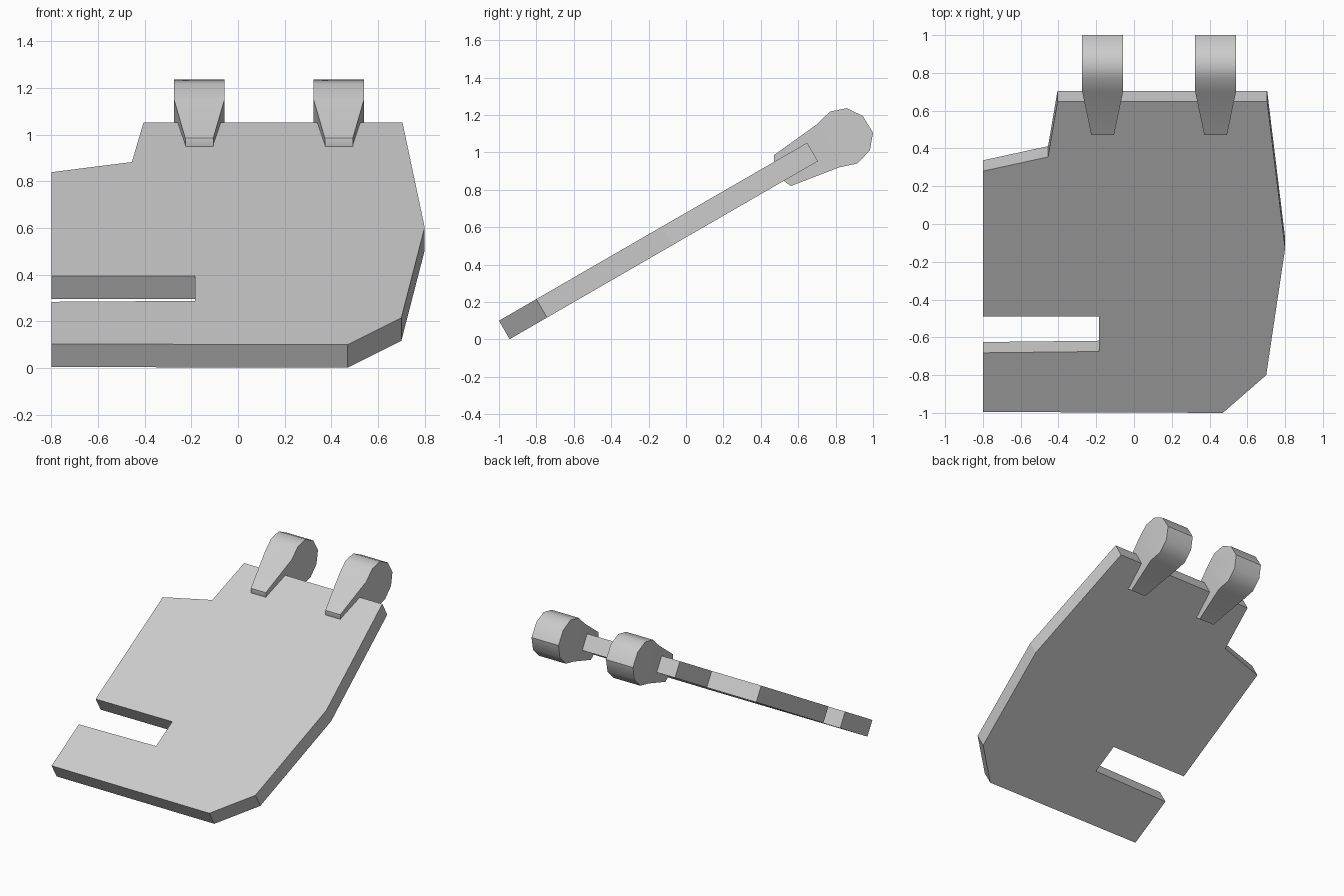
import bpy, bmesh, math
from mathutils import Vector

cube = bpy.data.objects.get("Cube")
if cube:
    bpy.data.objects.remove(cube, do_unlink=True)

grey = bpy.data.materials.new("light_grey")
grey.use_nodes = True
grey.diffuse_color = (0.6, 0.6, 0.6, 1)
grey.node_tree.nodes["Principled BSDF"].inputs["Base Color"].default_value = (0.6, 0.6, 0.6, 1)


def finish(name, bm, smooth_angle=None):
    """Turn a bmesh into a named, coloured object."""
    bmesh.ops.recalc_face_normals(bm, faces=bm.faces)
    mesh = bpy.data.meshes.new(name)
    bm.to_mesh(mesh)
    bm.free()
    mesh.materials.append(grey)
    obj = bpy.data.objects.new(name, mesh)
    bpy.context.collection.objects.link(obj)
    if smooth_angle:
        bpy.ops.object.select_all(action='DESELECT')
        obj.select_set(True)
        bpy.context.view_layer.objects.active = obj
        bpy.ops.object.shade_smooth_by_angle(angle=math.radians(smooth_angle))
    return obj


# Sloping flap: outline of the upper face, projected on a 30 degree plane
slope = math.radians(30)
thickness = 0.114
outline = [(-0.8, -0.995), (0.47, -1), (0.7, -0.8), (0.8, -0.13),
           (0.705, 0.648), (-0.405, 0.648), (-0.455, 0.355), (-0.8, 0.28),
           (-0.8, -0.49), (-0.185, -0.49), (-0.185, -0.675), (-0.8, -0.682)]
bm = bmesh.new()
top = bm.faces.new([bm.verts.new((x, y, 0.1 + (y + 1) * math.tan(slope))) for x, y in outline])
extruded = bmesh.ops.extrude_face_region(bm, geom=[top], use_keep_orig=True)
moved = [g for g in extruded["geom"] if isinstance(g, bmesh.types.BMVert)]
bmesh.ops.translate(bm, verts=moved,
                    vec=Vector((0, math.sin(slope), -math.cos(slope))) * thickness)
finish("flap_plate", bm)

# Hinge knobs: rounded head with an arm narrowing into the plate (y, z profiles)
head = [(0.82, 0.92), (0.915, 0.94), (0.983, 1.01), (1.0, 1.105),
        (0.945, 1.195), (0.86, 1.236), (0.77, 1.218), (0.7, 1.15)]
tip = [(0.47, 0.985), (0.47, 0.955), (0.52, 0.85), (0.56, 0.82)]


def hinge_knob(name, cx):
    bm = bmesh.new()
    rims = []
    for side in (-1, 1):
        h = [bm.verts.new((cx + side * 0.108, y, z)) for y, z in head]
        t = [bm.verts.new((cx + side * 0.06, y, z)) for y, z in tip]
        bm.faces.new(h)
        bm.faces.new(t)
        bm.faces.new((h[-1], t[0], t[-1], h[0]))
        rims.append(h + t)
    a, b = rims
    for i in range(len(a)):
        j = (i + 1) % len(a)
        bm.faces.new((a[i], a[j], b[j], b[i]))
    finish(name, bm, 40)


hinge_knob("right_hinge_knob", -0.166)
hinge_knob("left_hinge_knob", 0.432)
